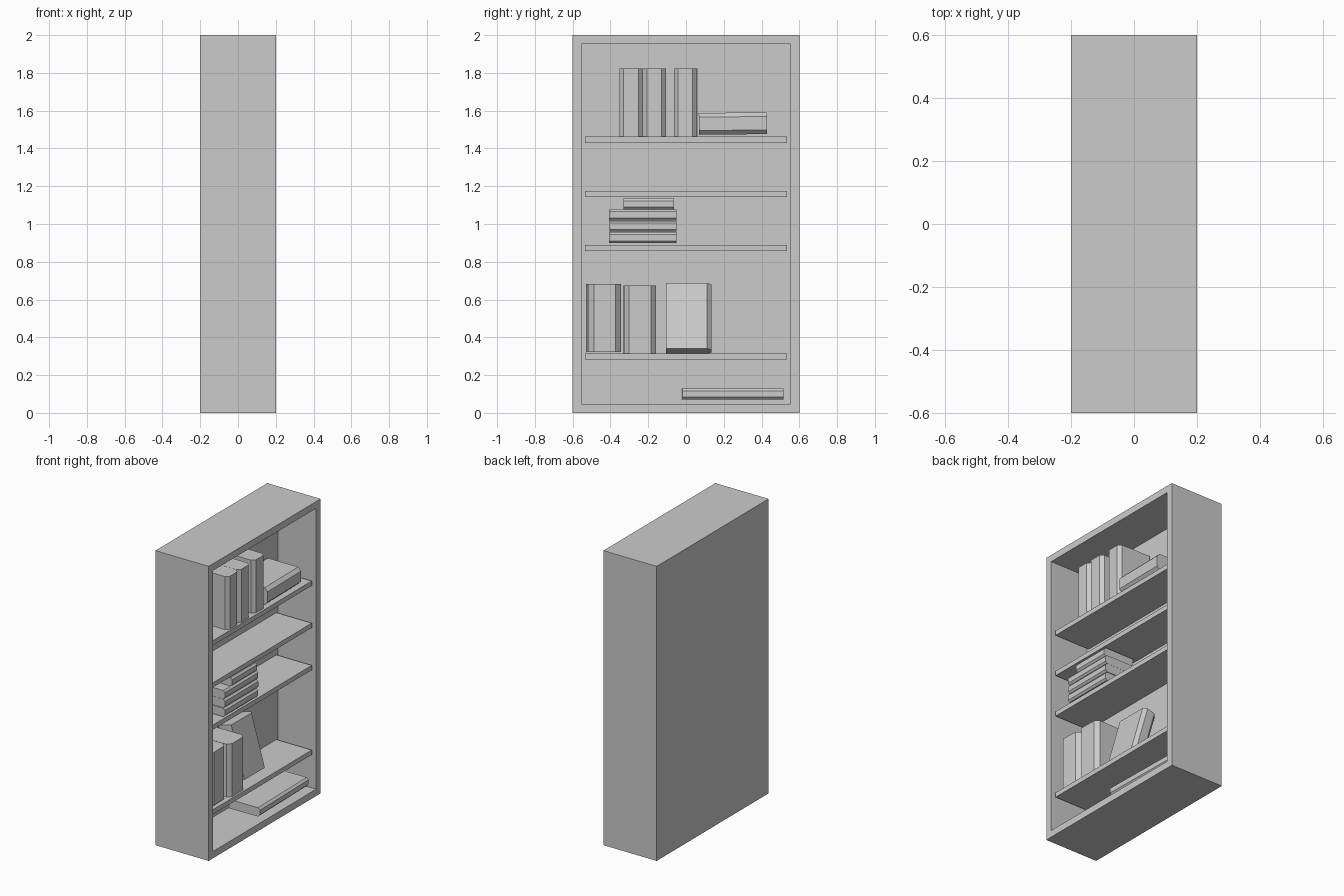
import bpy, bmesh
from math import radians
from mathutils import Matrix, Vector

if "Cube" in bpy.data.objects:
    bpy.data.objects.remove(bpy.data.objects["Cube"])


def finish(bm, name):
    bmesh.ops.recalc_face_normals(bm, faces=bm.faces)
    me = bpy.data.meshes.new(name)
    bm.to_mesh(me)
    bm.free()
    ob = bpy.data.objects.new(name, me)
    bpy.context.collection.objects.link(ob)
    return ob


def box_bm(lo, hi):
    bm = bmesh.new()
    lo, hi = Vector(lo), Vector(hi)
    bmesh.ops.create_cube(bm, size=1, matrix=Matrix.Translation((lo + hi) / 2)
                          @ Matrix.Diagonal((*(hi - lo), 1)))
    return bm


def rot(deg, axis):
    return Matrix.Rotation(radians(deg), 4, axis)


def book(name, thick, depth, height, loc, turn=Matrix(), c=0.022):
    # hexagonal profile: chamfered spine at local x = 0, pages towards -x, height along z
    t = thick / 2
    profile = [(-depth, -t), (-c, -t), (0, c - t), (0, t - c), (-c, t), (-depth, t)]
    bm = bmesh.new()
    face = bm.faces.new([bm.verts.new((x, y, 0)) for x, y in profile])
    ext = bmesh.ops.extrude_face_region(bm, geom=[face])
    verts = [g for g in ext['geom'] if isinstance(g, bmesh.types.BMVert)]
    bmesh.ops.translate(bm, verts=verts, vec=(0, 0, height))
    finish(bm, name).matrix_world = Matrix.Translation(loc) @ turn


# case: solid box with the open side (+x) inset and pushed in
bm = box_bm((-0.2, -0.6, 0), (0.2, 0.6, 2))
front = max(bm.faces, key=lambda f: f.calc_center_median().x)
bmesh.ops.inset_region(bm, faces=[front], thickness=0.066)
inner = bmesh.ops.extrude_discrete_faces(bm, faces=[front])['faces'][0]
bmesh.ops.translate(bm, verts=inner.verts, vec=(-0.286, 0, 0))
finish(bm, "case")

# shelves
for i, z in enumerate((0.282, 0.857, 1.144, 1.43)):
    finish(box_bm((-0.09, -0.535, z), (0.18, 0.535, z + 0.032)), f"shelf_{i + 1}")

# upright books on the top shelf
for i, (x, y, yaw) in enumerate(((0.17, -0.291, 0), (0.17, -0.168, 0), (0.165, -0.004, -1))):
    book(f"top_upright_book_{i + 1}", 0.122, 0.24, 0.36, (x, y, 1.462), rot(yaw, 'Z'))

# books lying flat: height runs along +y
flat = rot(-90, 'X')
book("top_flat_book", 0.115, 0.25, 0.36, (0.175, 0.068, 1.53), rot(0.6, 'X') @ flat)
book("bottom_flat_book", 0.06, 0.23, 0.535, (0.178, -0.019, 0.1), rot(1, 'Z') @ flat, 0.014)

# stack on the middle shelf
stack = ((-0.408, 0.357, 0.928), (-0.406, 0.357, 0.988), (-0.408, 0.357, 1.048), (-0.33, 0.267, 1.106))
for i, (y, length, z) in enumerate(stack):
    book(f"stacked_book_{i + 1}", 0.058, 0.23, length, (0.187, y, z), flat, 0.012)

# upright and leaning books on the lower shelf
book("lower_upright_book_1", 0.175, 0.23, 0.36, (0.158, -0.43, 0.322), rot(2, 'Z'), 0.03)
book("lower_upright_book_2", 0.17, 0.23, 0.36, (0.167, -0.243, 0.314), rot(1, 'Z'), 0.026)
book("leaning_book", 0.1, 0.24, 0.36, (0.075, 0.134, 0.327), rot(-16, 'Y') @ rot(90, 'Z'))
